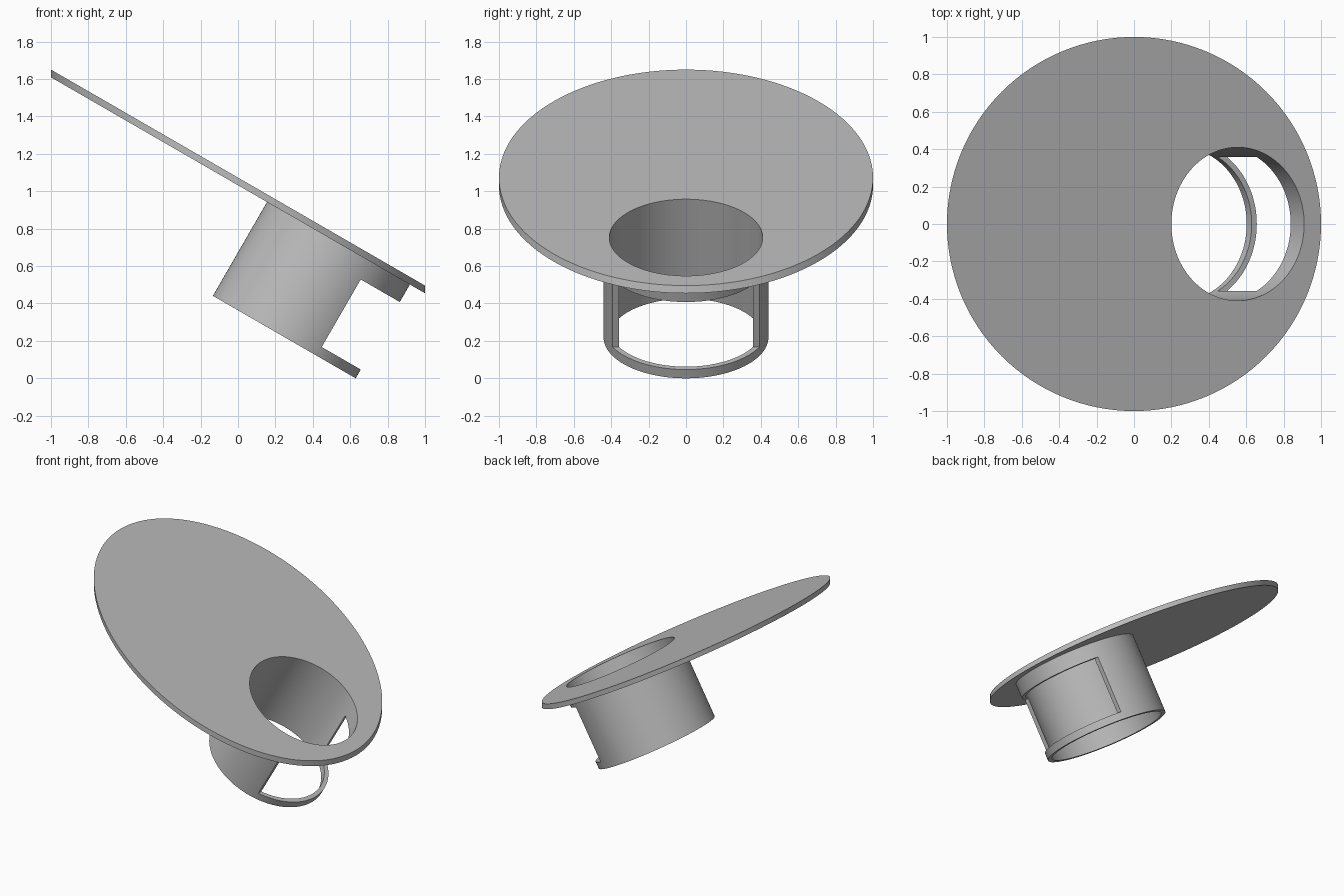
import bpy
import math
from mathutils import Matrix, Vector

TILT = math.radians(30)
OUTER, INNER = 0.441, 0.41          # tube radii
WINDOW_LOW, WINDOW_HIGH, WINDOW_START = 0.054, 0.471, 0.2

cube = bpy.data.objects.get("Cube")
if cube:
    bpy.data.objects.remove(cube, do_unlink=True)

# Frame of the tilted tube: origin at the centre of its lower rim
frame = Matrix.Translation((0.2475, 0, 0.2205)) @ Matrix.Rotation(TILT, 4, 'Y')

grey = bpy.data.materials.new("plain_grey")
grey.use_nodes = True
grey.diffuse_color = (0.5, 0.5, 0.5, 1)
grey.node_tree.nodes["Principled BSDF"].inputs["Base Color"].default_value = (0.5, 0.5, 0.5, 1)


def cylinder(name, radius, low, high, matrix, sides=128):
    """Cylinder along local z, with the matrix baked into its mesh."""
    bpy.ops.mesh.primitive_cylinder_add(vertices=sides, radius=radius, depth=high - low)
    ob = bpy.context.object
    ob.name = name
    ob.data.transform(matrix @ Matrix.Translation((0, 0, (low + high) / 2)))
    ob.data.materials.append(grey)
    return ob


def combine(target, tool, operation):
    """Apply an exact boolean and remove the tool object."""
    tool.hide_render = True
    mod = target.modifiers.new(operation, 'BOOLEAN')
    mod.operation = operation
    mod.solver = 'EXACT'
    mod.object = tool
    bpy.context.view_layer.objects.active = target
    bpy.ops.object.modifier_apply(modifier=mod.name)
    bpy.data.objects.remove(tool, do_unlink=True)


# Sloping plate: upright round outline, sheared so its faces follow the tilt
shear = Matrix.Identity(4)
shear[2][0] = -math.tan(TILT)
plate = cylinder("sloping_plate_with_tube", 1, 1.032, 1.073, shear)

# Tube standing square to the underside of the plate
tube = cylinder("tube", OUTER, 0, 0.592, frame)
combine(plate, tube, 'UNION')

# Bore through plate and tube
combine(plate, cylinder("bore_cutter", INNER, -0.2, 0.8, frame), 'DIFFERENCE')

# Side window leaving a thin lower hoop and an upper band
bpy.ops.mesh.primitive_cube_add(size=1)
window = bpy.context.object
window.name = "window_cutter"
size = Vector((0.4, 1.2, WINDOW_HIGH - WINDOW_LOW))
centre = Vector((WINDOW_START + size.x / 2, 0, (WINDOW_LOW + WINDOW_HIGH) / 2))
window.data.transform(frame @ Matrix.Translation(centre) @ Matrix.Diagonal((*size, 1)))
window.data.materials.append(grey)
combine(plate, window, 'DIFFERENCE')

# Smooth the round walls and keep the rims crisp
bpy.ops.object.select_all(action='DESELECT')
plate.select_set(True)
bpy.context.view_layer.objects.active = plate
bpy.ops.object.shade_smooth_by_angle(angle=math.radians(30))
